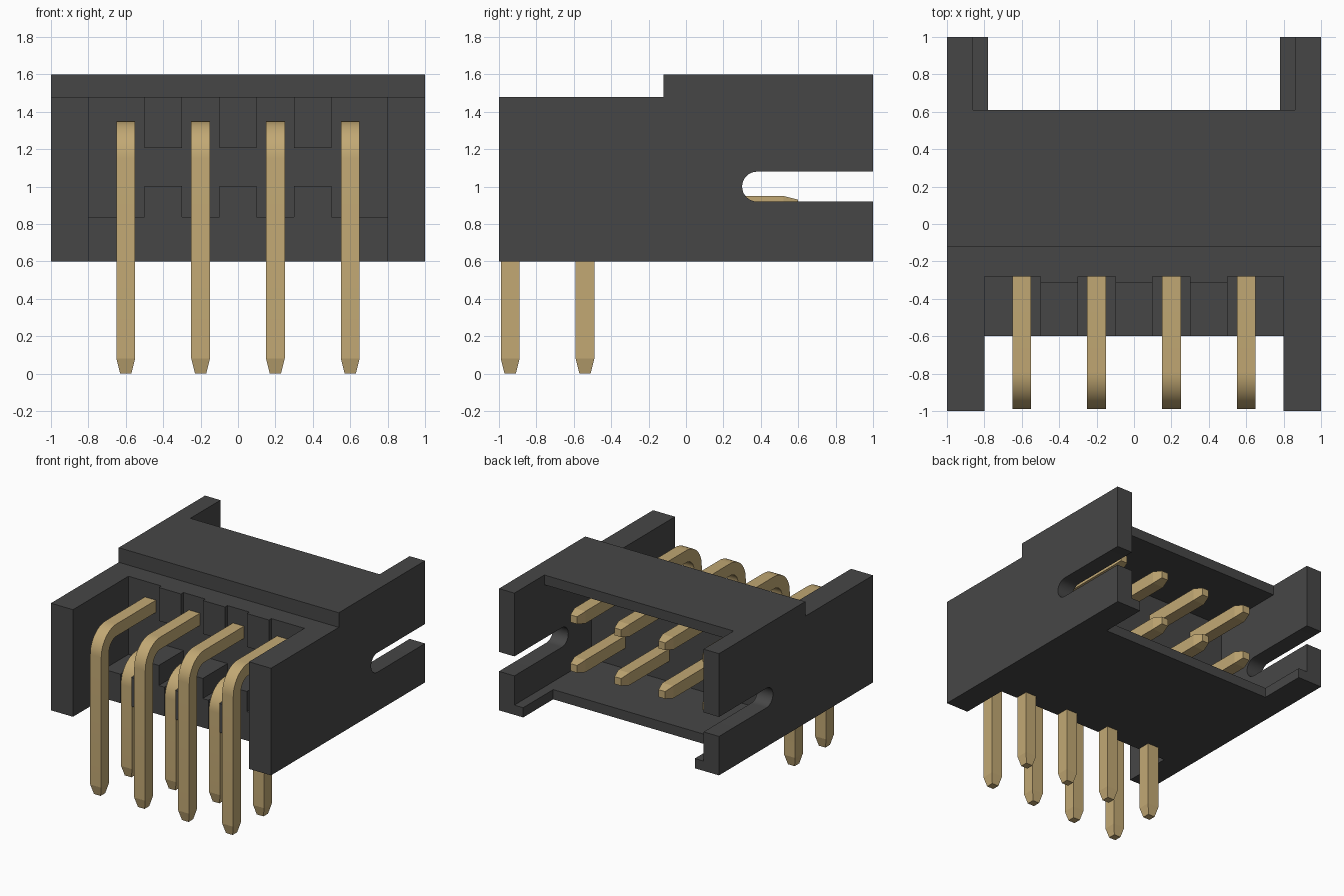
import bpy, bmesh, math
from mathutils import Vector

if "Cube" in bpy.data.objects:
    bpy.data.objects.remove(bpy.data.objects["Cube"])


def material(name, rgb):
    m = bpy.data.materials.new(name)
    m.diffuse_color = (*rgb, 1)
    m.use_nodes = True
    m.node_tree.nodes["Principled BSDF"].inputs["Base Color"].default_value = m.diffuse_color
    return m


DARK = material("dark_grey_plastic", (0.062, 0.062, 0.062))
GOLD = material("pale_gold_metal", (0.54, 0.395, 0.175))


def finish(name, bm, mat):
    bmesh.ops.recalc_face_normals(bm, faces=bm.faces)
    mesh = bpy.data.meshes.new(name)
    bm.to_mesh(mesh)
    bm.free()
    mesh.materials.append(mat)
    ob = bpy.data.objects.new(name, mesh)
    bpy.context.collection.objects.link(ob)
    return ob


def extrude_x(name, profile, x0, x1, mat=DARK):
    """Solid with a (y, z) profile running from x0 to x1."""
    bm = bmesh.new()
    face = bm.faces.new([bm.verts.new((x0, y, z)) for y, z in profile])
    ext = bmesh.ops.extrude_face_region(bm, geom=[face])
    verts = [g for g in ext["geom"] if isinstance(g, bmesh.types.BMVert)]
    bmesh.ops.translate(bm, verts=verts, vec=(x1 - x0, 0, 0))
    return finish(name, bm, mat)


def box(name, x0, x1, y0, y1, z0, z1):
    return extrude_x(name, [(y0, z0), (y1, z0), (y1, z1), (y0, z1)], x0, x1)


def activate(ob):
    bpy.ops.object.select_all(action='DESELECT')
    ob.select_set(True)
    bpy.context.view_layer.objects.active = ob


def cut(target, cutter):
    cutter.hide_render = True
    mod = target.modifiers.new("cut", 'BOOLEAN')
    mod.operation = 'DIFFERENCE'
    mod.solver = 'EXACT'
    mod.object = cutter
    activate(target)
    bpy.ops.object.modifier_apply(modifier=mod.name)
    bpy.data.objects.remove(cutter, do_unlink=True)


PIN_X = (-0.6, -0.2, 0.2, 0.6)

# Housing: stepped side profile
housing = extrude_x("housing", [(-1, 0.6), (1, 0.6), (1, 1.6), (-0.12, 1.6),
                                (-0.12, 1.48), (-1, 1.48)], -1, 1)
# Rear socket with open notches in its roof and floor
cut(housing, box("socket_cut", -0.86, 0.86, 0, 1.1, 0.68, 1.52))
cut(housing, box("roof_notch_cut", -0.86, 0.86, 0.61, 1.1, 1.2, 1.7))
cut(housing, box("floor_notch_cut", -0.78, 0.78, 0.61, 1.1, 0.5, 1.0))
# Front recess above a ledge
cut(housing, box("front_recess_cut", -0.8, 0.8, -1.1, -0.28, 0.838, 1.7))
cut(housing, box("front_opening_cut", -0.8, 0.8, -1.1, -0.6, 0.5, 1.2))
# Grooves in the ledge for the inner pin legs
for x in PIN_X:
    cut(housing, box("groove_cut", x - 0.05, x + 0.05, -0.7, -0.49, 0.5, 0.95))
# Round-ended latch slots through both side walls
arc = [(0.38 + 0.08 * math.cos(a), 1.0 + 0.08 * math.sin(a))
       for a in (math.pi / 2 + math.pi * i / 16 for i in range(17))]
cut(housing, extrude_x("slot_cut", arc + [(1.1, 0.92), (1.1, 1.08)], -1.1, 1.1))
activate(housing)
bpy.ops.object.shade_smooth_by_angle(angle=math.radians(20))

# Divider ribs between the pins
for i, x in enumerate((-0.4, 0, 0.4), 1):
    box(f"upper_rib_{i}", x - 0.1, x + 0.1, -0.312, -0.27, 1.205, 1.48)
    box(f"lower_rib_{i}", x - 0.1, x + 0.1, -0.6, -0.27, 0.83, 1.003)


def bent_pin(name, x, leg_y, top_z):
    """Square pin: tapered foot, leg, quarter bend, tapered contact."""
    r, h, tip = 0.15, 0.05, 0.03
    down = (0, 1)
    path = [(leg_y, 0, down, tip), (leg_y, 0.08, down, h)]
    for i in range(13):
        a = math.pi / 2 * i / 12
        path.append((leg_y + r - r * math.cos(a), top_z - r + r * math.sin(a),
                     (math.sin(a), math.cos(a)), h))
    path += [(0.52, top_z, (1, 0), h), (0.6, top_z, (1, 0), tip)]
    bm = bmesh.new()
    rings = []
    for y, z, (ty, tz), s in path:
        side, out = Vector((s, 0, 0)), Vector((0, -tz, ty)) * s
        c = Vector((x, y, z))
        rings.append([bm.verts.new(c + side * a + out * b)
                      for a, b in ((-1, -1), (1, -1), (1, 1), (-1, 1))])
    for p, q in zip(rings, rings[1:]):
        for k in range(4):
            n = (k + 1) % 4
            bm.faces.new((p[k], p[n], q[n], q[k]))
    bm.faces.new(rings[0])
    bm.faces.new(rings[-1])
    ob = finish(name, bm, GOLD)
    activate(ob)
    bpy.ops.object.shade_smooth_by_angle(angle=math.radians(11))


# Two rows of right-angle pins
for i, x in enumerate(PIN_X, 1):
    bent_pin(f"upper_pin_{i}", x, -0.94, 1.3)
    bent_pin(f"lower_pin_{i}", x, -0.54, 0.9)
